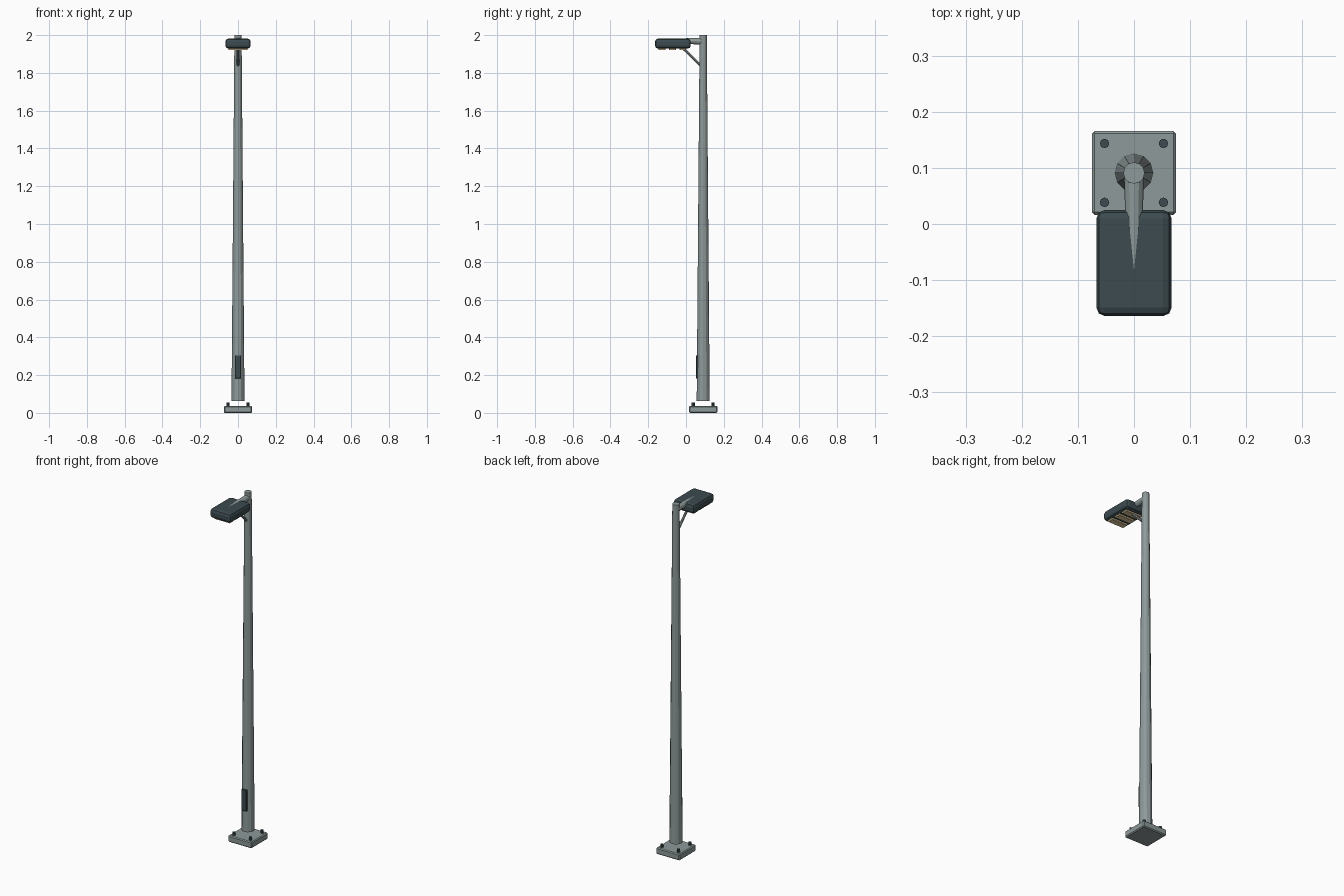
import bpy
from mathutils import Vector

if "Cube" in bpy.data.objects:
    bpy.data.objects.remove(bpy.data.objects["Cube"])


def material(name, rgb):
    m = bpy.data.materials.new(name)
    m.diffuse_color = (*rgb, 1)
    m.use_nodes = True
    m.node_tree.nodes["Principled BSDF"].inputs["Base Color"].default_value = m.diffuse_color
    return m


STEEL = material("painted_steel", (0.27, 0.32, 0.32))
DARK = material("dark_metal", (0.045, 0.07, 0.08))
LENS = material("warm_lens", (0.75, 0.58, 0.33))
POLE_Y = 0.091


def box(name, lo, hi, mat, bevel=0.0, segments=1):
    lo, hi = Vector(lo), Vector(hi)
    bpy.ops.mesh.primitive_cube_add(size=1, location=(lo + hi) / 2)
    o = bpy.context.object
    o.name = name
    o.scale = hi - lo
    bpy.ops.object.transform_apply(location=False, rotation=False, scale=True)
    o.data.materials.append(mat)
    if bevel:
        b = o.modifiers.new("bevel", 'BEVEL')
        b.width, b.segments = bevel, segments
    return o


def rod(name, a, b, r1, r2, sides, mat):
    a, b = Vector(a), Vector(b)
    d = b - a
    bpy.ops.mesh.primitive_cone_add(vertices=sides, radius1=r1, radius2=r2,
                                    depth=d.length, location=(a + b) / 2)
    o = bpy.context.object
    o.name = name
    o.rotation_euler = d.to_track_quat('Z', 'Y').to_euler()
    o.data.materials.append(mat)
    return o


# Base plate and anchor bolts
box("base_plate", (-0.075, POLE_Y - 0.075, 0), (0.075, POLE_Y + 0.075, 0.037), STEEL, 0.005)
for sx in (-1, 1):
    for sy in (-1, 1):
        x, y = sx * 0.0525, POLE_Y + sy * 0.0525
        rod("anchor_bolt", (x, y, 0.03), (x, y, 0.054), 0.0085, 0.0085, 8, DARK)

# Tapered pole, raised slightly above the plate, with access hatch
rod("pole", (0, POLE_Y, 0.062), (0, POLE_Y, 2.0), 0.0345, 0.019, 12, STEEL)
box("access_hatch", (-0.016, 0.053, 0.182), (0.016, 0.067, 0.305), DARK, 0.002)

# Arm tapering into the lamp head, and its diagonal brace
rod("arm", (0, POLE_Y, 1.968), (0, -0.12, 1.968), 0.0178, 0.012, 12, STEEL)
rod("brace", (0, 0.08, 1.836), (0, -0.025, 1.94), 0.007, 0.007, 8, STEEL)

# Lamp head with three lens strips underneath
box("lamp_head", (-0.067, -0.164, 1.929), (0.067, 0.025, 1.981), DARK, 0.015, 2)
for i in range(3):
    y = -0.127 + i * 0.055
    box("lens_strip", (-0.05, y - 0.018, 1.92), (0.05, y + 0.018, 1.935), LENS, 0.002)
